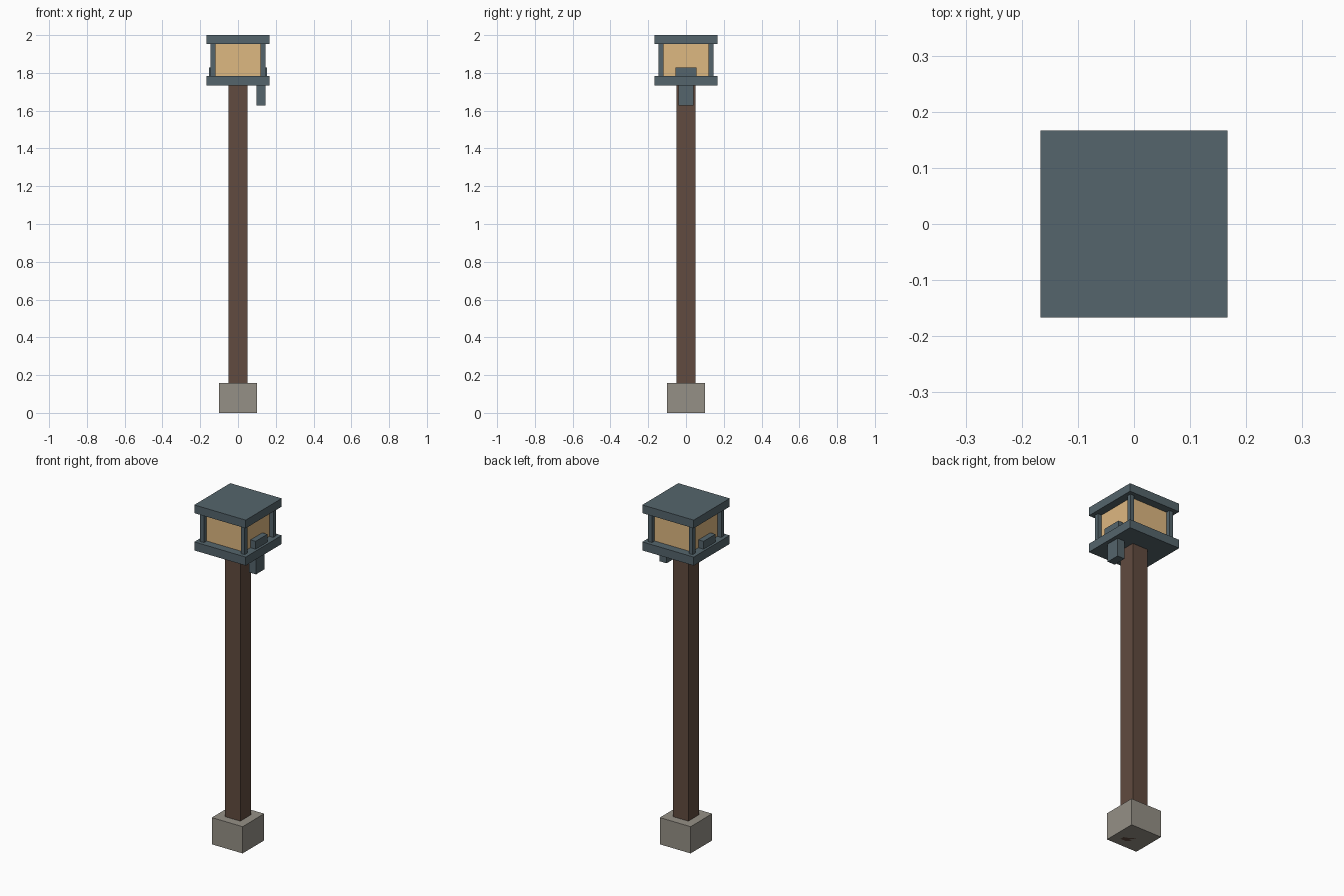
import bpy

if "Cube" in bpy.data.objects:
    bpy.data.objects.remove(bpy.data.objects["Cube"])


def material(name, rgb):
    m = bpy.data.materials.new(name)
    m.diffuse_color = (*rgb, 1)
    m.use_nodes = True
    m.node_tree.nodes["Principled BSDF"].inputs["Base Color"].default_value = m.diffuse_color
    return m


metal = material("slate_metal", (0.09, 0.13, 0.15))
wood = material("brown_wood", (0.12, 0.07, 0.05))
stone = material("grey_stone", (0.30, 0.28, 0.24))
glass = material("amber_glass", (0.73, 0.48, 0.22))


def box(name, x, y, z, mat):
    """Box from (min, max) ranges on each axis."""
    ranges = (x, y, z)
    bpy.ops.mesh.primitive_cube_add(size=1, location=[(a + b) / 2 for a, b in ranges])
    ob = bpy.context.object
    ob.name = name
    ob.scale = [b - a for a, b in ranges]
    bpy.ops.object.transform_apply(location=False, rotation=False, scale=True)
    ob.data.materials.append(mat)
    return ob


def square(name, half, z, mat):
    return box(name, (-half, half), (-half, half), z, mat)


# Footing and pole
square("stone_footing", 0.10, (0, 0.157), stone)
square("pole", 0.05, (0, 1.733), wood)

# Lantern head
square("lantern_floor", 0.167, (1.733, 1.783), metal)
square("lantern_pane", 0.12, (1.783, 1.952), glass)
square("lantern_roof", 0.167, (1.952, 2.0), metal)

# Corner bars around the pane
for sx in (-1, 1):
    for sy in (-1, 1):
        x = sorted((sx * 0.12, sx * 0.145))
        y = sorted((sy * 0.12, sy * 0.145))
        box("corner_bar", x, y, (1.783, 1.952), metal)

# Side clips on the left and right of the pane
for side, s in (("left", -1), ("right", 1)):
    box(side + "_clip", sorted((s * 0.114, s * 0.153)), (-0.055, 0.055), (1.783, 1.829), metal)

# Switch box hanging under the right side
box("switch_box", (0.098, 0.145), (-0.04, 0.04), (1.627, 1.733), metal)
